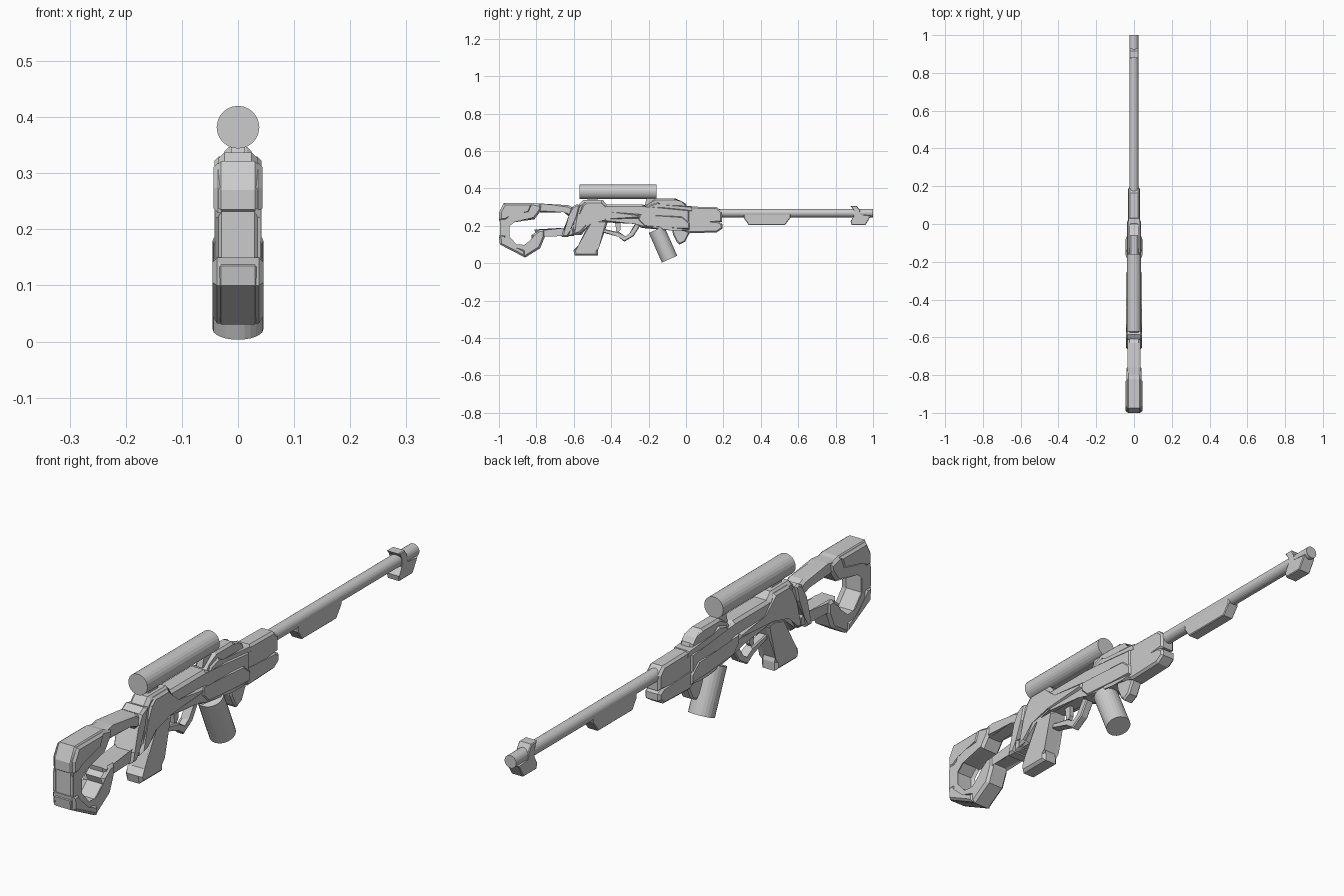
import bpy, bmesh, math
from mathutils import Vector

grey = bpy.data.materials.new("light grey")
grey.diffuse_color = (0.6, 0.6, 0.6, 1)


def finish(name, bm):
    bmesh.ops.recalc_face_normals(bm, faces=bm.faces)
    me = bpy.data.meshes.new(name)
    bm.to_mesh(me)
    bm.free()
    me.materials.append(grey)
    ob = bpy.data.objects.new(name, me)
    bpy.context.collection.objects.link(ob)
    return ob


def plate(name, pts, hw, chamfer=0.0):
    """Side profile (y, z) extruded to +-hw with chamfered rims."""
    bm = bmesh.new()
    n = len(pts)
    left = [bm.verts.new((-hw, y, z)) for y, z in pts]
    right = [bm.verts.new((hw, y, z)) for y, z in pts]
    caps = [bm.faces.new(left), bm.faces.new(right)]
    for i in range(n):
        j = (i + 1) % n
        bm.faces.new((left[i], left[j], right[j], right[i]))
    if chamfer:
        rim = list({e for f in caps for e in f.edges})
        bmesh.ops.bevel(bm, geom=rim, offset=chamfer, segments=1,
                        affect='EDGES', clamp_overlap=True)
    return finish(name, bm)


def tube(name, a, b, r, sides=24):
    """Cylinder between two (y, z) points."""
    a, b = Vector((0, *a)), Vector((0, *b))
    bm = bmesh.new()
    bmesh.ops.create_cone(bm, cap_ends=True, segments=sides, radius1=r,
                          radius2=r, depth=(b - a).length)
    ob = finish(name, bm)
    ob.location = (a + b) / 2
    ob.rotation_euler = (b - a).to_track_quat('Z', 'Y').to_euler()
    return ob


# Stock: open butt frame, rear pad, cheek cap, top bar and lower arm
plate("butt_frame", [
    (-1, .27), (-.975, .322), (-.82, .322), (-.77, .31), (-.775, .283),
    (-.81, .235), (-.925, .228), (-.955, .2), (-.955, .14), (-.91, .09),
    (-.86, .088), (-.815, .125), (-.825, .15), (-.785, .18), (-.755, .18),
    (-.755, .14), (-.78, .08), (-.86, .03), (-.995, .1), (-1, .135),
    (-.985, .145), (-.985, .225), (-1, .235)], .040, .010)
plate("butt_pad", [(-.995, .23), (-.97, .23), (-.97, .14), (-.995, .14)], .035, .006)
plate("butt_lower_cover", [(-.998, .15), (-.965, .15), (-.965, .12),
                           (-.915, .075), (-.86, .07), (-.86, .032), (-.993, .1)], .045, .008)
plate("butt_upper_cover", [(-.995, .275), (-.97, .318), (-.82, .318), (-.84, .27),
                           (-.95, .26), (-.965, .23), (-.995, .23)], .044, .008)
plate("stock_top_bar", [(-.82, .318), (-.76, .318), (-.63, .31), (-.59, .29),
                        (-.59, .25), (-.625, .25), (-.65, .283), (-.8, .27)], .034, .01)
plate("stock_lower_arm", [(-.81, .18), (-.64, .182), (-.6, .19), (-.6, .145),
                          (-.66, .145), (-.76, .15), (-.775, .12), (-.8, .13)], .034, .008)

# Rear receiver block with a slanted collar
plate("rear_block", [(-.61, .15), (-.585, .3), (-.55, .337), (-.445, .337),
                     (-.42, .31), (-.42, .22), (-.52, .22), (-.56, .15)], .036, .012)
plate("slanted_collar", [(-.665, .14), (-.655, .18), (-.62, .25), (-.61, .3),
                         (-.585, .315), (-.565, .31), (-.58, .25), (-.625, .18), (-.63, .14)],
      .042, .008)
plate("rear_side_plate", [(-.555, .31), (-.53, .33), (-.45, .33), (-.43, .3),
                          (-.4, .265), (-.25, .262), (-.25, .24), (-.44, .235),
                          (-.53, .22), (-.57, .16), (-.61, .15), (-.565, .25)], .042, .008)

# Main receiver
plate("receiver", [(-.46, .313), (-.23, .313), (-.19, .29), (.02, .29), (.02, .17),
                   (-.03, .175), (-.08, .185), (-.235, .188), (-.27, .22),
                   (-.46, .22)], .034, .01)
plate("receiver_side_plate", [(-.25, .265), (-.2, .25), (-.02, .25), (.02, .215),
                              (.02, .18), (-.08, .19), (-.22, .195), (-.255, .23)], .038, .006)
plate("top_cover", [(-.24, .285), (-.2, .318), (-.16, .347), (-.06, .347),
                    (-.03, .325), (.0, .318), (.01, .28)], .024, .008)
plate("top_cover_base", [(-.21, .275), (-.195, .31), (-.15, .325), (-.12, .305),
                         (.03, .305), (.04, .275)], .03, .006)

# Front housing around the barrel
plate("front_housing", [(-.01, .303), (.165, .3), (.192, .275), (.192, .22),
                        (.0, .2), (-.03, .25)], .029, .008)
plate("front_lower_shell", [(-.03, .235), (.03, .225), (.17, .225), (.195, .21),
                            (.195, .185), (.165, .165), (.02, .16), (-.05, .19)], .031, .008)
plate("front_fin", [(-.075, .19), (-.07, .155), (-.05, .115), (-.035, .1),
                    (-.005, .115), (.02, .165), (0, .19)], .022, .006)

# Grip, trigger and guard
plate("grip", [(-.51, .23), (-.42, .23), (-.42, .215), (-.475, .085), (-.47, .07),
               (-.47, .04), (-.595, .04), (-.602, .07), (-.57, .085)], .033, .01)
plate("trigger_guard", [(-.45, .165), (-.36, .145), (-.33, .115), (-.28, .145),
                        (-.245, .2), (-.27, .215), (-.3, .155), (-.325, .138),
                        (-.355, .165), (-.45, .185)], .016, .004)
plate("trigger", [(-.38, .225), (-.35, .225), (-.35, .18), (-.37, .155)], .008)

# Tilted magazine
tube("magazine", (-.158, .18), (-.088, .0215), .045)

# Scope and its mounts
tube("scope", (-.57, .382), (-.158, .382), .038)
for i, y in enumerate((-.5, -.185)):
    plate(f"scope_mount_{i + 1}", [(y - .035, .31), (y - .025, .35),
                                   (y + .025, .35), (y + .035, .31)], .012)

# Barrel, weight under it and front sight
tube("barrel", (.1, .268), (1, .268), .023)
plate("barrel_weight", [(.31, .27), (.56, .27), (.56, .245), (.53, .205),
                        (.335, .205), (.31, .24)], .022, .003)
plate("front_sight", [(.88, .305), (.915, .305), (.93, .283), (.93, .255), (.99, .255),
                      (.96, .205), (.885, .205), (.88, .225), (.9, .25), (.9, .285)],
      .025, .003)
